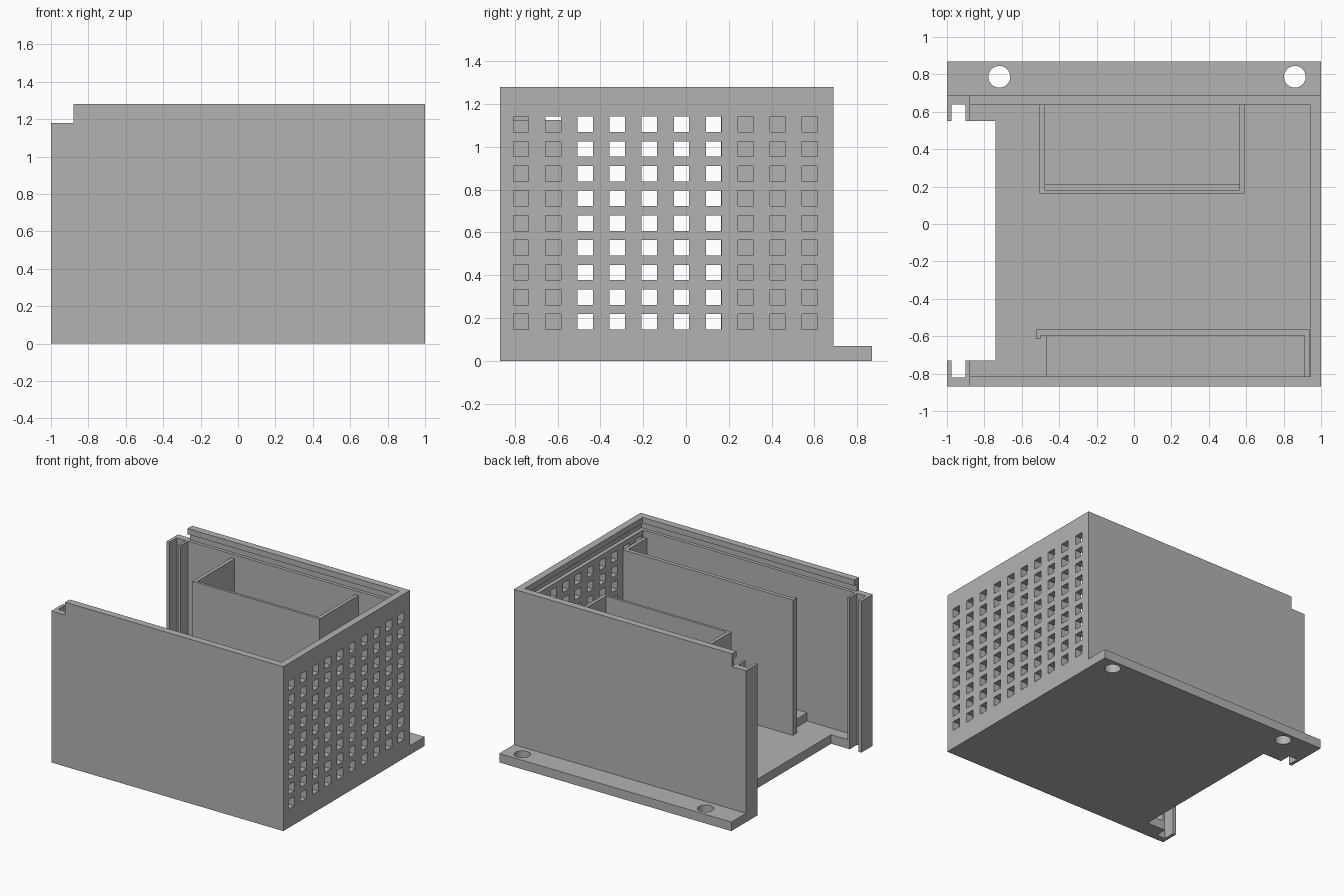
import bpy, bmesh, math

cube = bpy.data.objects.get("Cube")
if cube:
    bpy.data.objects.remove(cube, do_unlink=True)

grey = bpy.data.materials.new("plain_grey")
grey.use_nodes = True
colour = (0.45, 0.45, 0.45, 1)
grey.diffuse_color = colour
grey.node_tree.nodes["Principled BSDF"].inputs["Base Color"].default_value = colour

MID = -0.09  # the walls mirror about this y


def finish(name, bm):
    bmesh.ops.recalc_face_normals(bm, faces=bm.faces)
    mesh = bpy.data.meshes.new(name)
    bm.to_mesh(mesh)
    bm.free()
    mesh.materials.append(grey)
    obj = bpy.data.objects.new(name, mesh)
    bpy.context.collection.objects.link(obj)
    return obj


def prism(name, outline, z0, z1):
    """Extrude a plan outline from z0 up to z1."""
    bm = bmesh.new()
    face = bm.faces.new([bm.verts.new((x, y, z0)) for x, y in outline])
    up = bmesh.ops.extrude_face_region(bm, geom=[face])["geom"]
    for v in up:
        if isinstance(v, bmesh.types.BMVert):
            v.co.z = z1
    return finish(name, bm)


def rect(x0, x1, y0, y1):
    return [(x0, y0), (x1, y0), (x1, y1), (x0, y1)]


def mirrored(half):
    """Complete an outline given for the back half."""
    return half + [(x, 2 * MID - y) for x, y in reversed(half)]


def boolean(target, tool, operation):
    mod = target.modifiers.new("join", "BOOLEAN")
    mod.operation = operation
    mod.solver = "EXACT"
    mod.object = tool
    bpy.context.view_layer.objects.active = target
    bpy.ops.object.modifier_apply(modifier=mod.name)
    bpy.data.objects.remove(tool, do_unlink=True)


# Walls with slotted posts at the open end
casing = prism("casing", mirrored([
    (1, 0.69), (-1, 0.69), (-1, 0.55), (-0.975, 0.55), (-0.975, 0.64),
    (-0.9, 0.64), (-0.9, 0.55), (-0.88, 0.55), (-0.88, 0.64), (0.945, 0.64)]), 0, 1.18)

# Lid groove and the lip over it
for name, t, z0, z1 in (("lid_groove", 0.025, 1.18, 1.235), ("lid_lip", 0.055, 1.235, 1.28)):
    rail = prism(name, mirrored([
        (1, 0.69), (-0.88, 0.69), (-0.88, 0.69 - t), (1 - t, 0.69 - t)]), z0, z1)
    boolean(casing, rail, "UNION")

# Floor, cut away at the open end, and mounting flange
floor = prism("floor", mirrored([
    (0.945, 0.64), (-0.88, 0.64), (-0.88, 0.55), (-0.74, 0.55)]), 0, 0.07)
boolean(casing, floor, "UNION")
boolean(casing, prism("flange", rect(-1, 1, 0.69, 0.87), 0, 0.07), "UNION")

# Screw holes through the flange
for x in (-0.72, 0.86):
    ring = [(x + 0.058 * math.cos(a * math.tau / 48), 0.787 + 0.058 * math.sin(a * math.tau / 48))
            for a in range(48)]
    boolean(casing, prism("screw_hole", ring, -0.1, 0.2), "DIFFERENCE")

# Grid of square vents in the side wall
bm = bmesh.new()
for col in range(10):
    for row in range(9):
        made = bmesh.ops.create_cube(bm, size=0.072)["verts"]
        bmesh.ops.scale(bm, verts=made, vec=(1.5, 1, 1))
        bmesh.ops.translate(bm, verts=made, vec=(0.97, -0.771 + 0.15 * col, 0.182 + 0.1154 * row))
boolean(casing, finish("vents", bm), "DIFFERENCE")

# Merge coplanar faces left by the joins
bm = bmesh.new()
bm.from_mesh(casing.data)
bmesh.ops.remove_doubles(bm, verts=bm.verts, dist=0.0001)
bmesh.ops.dissolve_limit(bm, angle_limit=0.01, verts=bm.verts, edges=bm.edges)
bm.to_mesh(casing.data)
bm.free()

# Front board holder: long divider with a return and a small end lip
prism("front_divider", [
    (0.938, -0.82), (0.938, -0.565), (-0.525, -0.565), (-0.525, -0.615),
    (-0.5, -0.615), (-0.5, -0.595), (0.912, -0.595), (0.912, -0.82)], 0.07, 1.125)
prism("front_ledge", rect(-0.47, 0.912, -0.82, -0.595), 0.07, 0.135)

# Back compartment: U-shaped divider with a raised base
prism("back_divider", [
    (-0.505, 0.64), (-0.505, 0.163), (0.59, 0.163), (0.59, 0.64),
    (0.563, 0.64), (0.563, 0.182), (-0.477, 0.182), (-0.477, 0.64)], 0.07, 1.15)
prism("back_ledge", rect(-0.477, 0.563, 0.21, 0.64), 0.07, 0.135)
